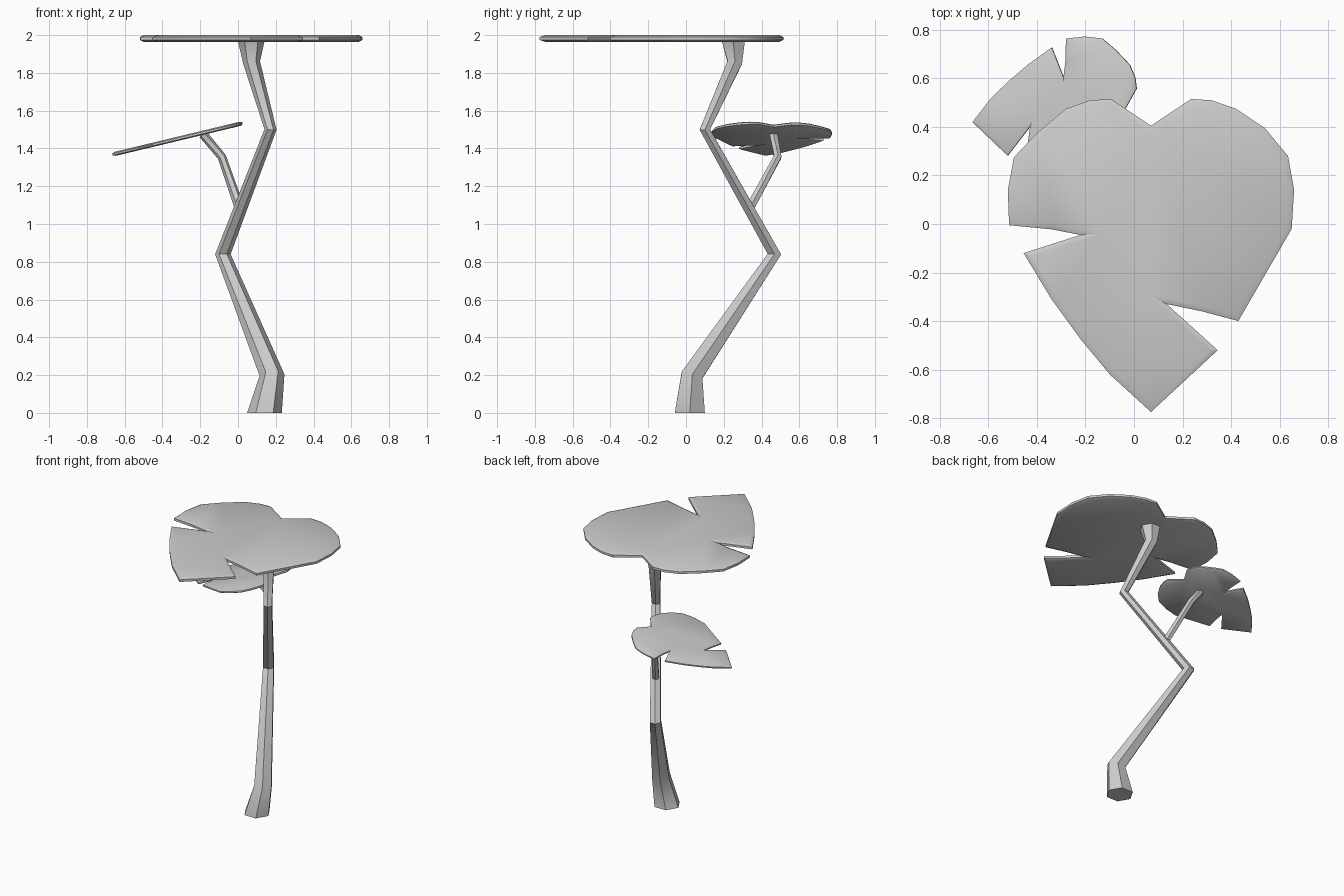
import bpy, bmesh, math
from mathutils import Vector, Matrix

if "Cube" in bpy.data.objects:
    bpy.data.objects.remove(bpy.data.objects["Cube"])

SIDES = 6


def finish(name, bm, angle):
    bmesh.ops.recalc_face_normals(bm, faces=bm.faces[:])
    me = bpy.data.meshes.new(name)
    bm.to_mesh(me)
    bm.free()
    ob = bpy.data.objects.new(name, me)
    bpy.context.collection.objects.link(ob)
    bpy.ops.object.select_all(action='DESELECT')
    ob.select_set(True)
    bpy.context.view_layer.objects.active = ob
    bpy.ops.object.shade_smooth_by_angle(angle=math.radians(angle))
    return ob


def tube(name, path, flat_ends):
    """Six-sided tube through (x, y, z, radius) points, rings mitred at bends."""
    pts = [Vector(p[:3]) for p in path]
    bm = bmesh.new()
    rings = []
    last = len(pts) - 1
    for i, p in enumerate(pts):
        d_in = (pts[i] - pts[i - 1]).normalized() if i else None
        d_out = (pts[i + 1] - pts[i]).normalized() if i < last else None
        if d_in is None or d_out is None:
            n = Vector((0, 0, 1)) if flat_ends else (d_in or d_out)
        else:
            n = (d_in + d_out).normalized()
        u = (Vector((1, 0, 0)) - n * n.x).normalized()
        v = n.cross(u)
        ring = []
        for k in range(SIDES):
            a = math.tau * k / SIDES
            ring.append(bm.verts.new(p + (u * math.cos(a) + v * math.sin(a)) * path[i][3]))
        rings.append(ring)
    for a, b in zip(rings, rings[1:]):
        for k in range(SIDES):
            j = (k + 1) % SIDES
            bm.faces.new((a[k], a[j], b[j], b[k]))
    bm.faces.new(rings[0])
    bm.faces.new(rings[-1])
    return finish(name, bm, 50)


# Split heart leaf outline, clockwise from the stalk notch; the tip is the origin
TIP = (0.07, -0.775)
OUTLINE = [(0.07, 0.405), (0.235, 0.515), (0.32, 0.51), (0.42, 0.475), (0.54, 0.395),
           (0.635, 0.28), (0.66, 0.14), (0.65, -0.02), (0.43, -0.40), (0.28, -0.36),
           (0.135, -0.33), (0.345, -0.52), TIP, (-0.1, -0.62), (-0.22, -0.475),
           (-0.34, -0.31), (-0.455, -0.12), (-0.22, -0.045), (-0.34, -0.022),
           (-0.515, -0.005), (-0.52, 0.14), (-0.495, 0.275), (-0.40, 0.375),
           (-0.28, 0.475), (-0.18, 0.51), (-0.095, 0.515)]


def leaf(name, matrix):
    """Thin slab with a softened rim on both sides."""
    bm = bmesh.new()
    low = [bm.verts.new((x - TIP[0], y - TIP[1], -0.008)) for x, y in OUTLINE]
    high = [bm.verts.new((x - TIP[0], y - TIP[1], 0.008)) for x, y in OUTLINE]
    caps = [bm.faces.new(low), bm.faces.new(high[::-1])]
    for k in range(len(low)):
        j = (k + 1) % len(low)
        bm.faces.new((low[k], high[k], high[j], low[j]))
    bmesh.ops.recalc_face_normals(bm, faces=bm.faces[:])
    for cap, z in zip(caps, (-0.018, 0.018)):
        bmesh.ops.inset_region(bm, faces=[cap], thickness=0.022, use_even_offset=True)
        for v in cap.verts:
            v.co.z = z
    bmesh.ops.triangulate(bm, faces=caps)
    bm.transform(matrix)
    return finish(name, bm, 35)


# Zigzag main stem, flared at the foot and under the large leaf
tube("main_stem", [(0.14, 0.02, 0, 0.092), (0.18, 0.032, 0.2, 0.066),
                   (-0.08, 0.468, 0.84, 0.041), (0.172, 0.1, 1.5, 0.032),
                   (0.072, 0.258, 1.855, 0.045), (0.07, 0.25, 1.975, 0.072)], True)

# Side branch carrying the small leaf
tube("side_branch", [(0.01, 0.335, 1.08, 0.026), (-0.085, 0.485, 1.355, 0.023),
                     (-0.185, 0.463, 1.475, 0.024)], False)

# Leaves
leaf("large_leaf", Matrix.Translation((TIP[0], TIP[1], 1.982)))
leaf("small_leaf", Matrix.Translation((-0.665, 0.42, 1.368))
     @ Matrix.Rotation(math.radians(-13.5), 4, 'Y')
     @ Matrix.Rotation(math.radians(-86), 4, 'Z')
     @ Matrix.Diagonal((0.54, 0.545, 0.62, 1)))
